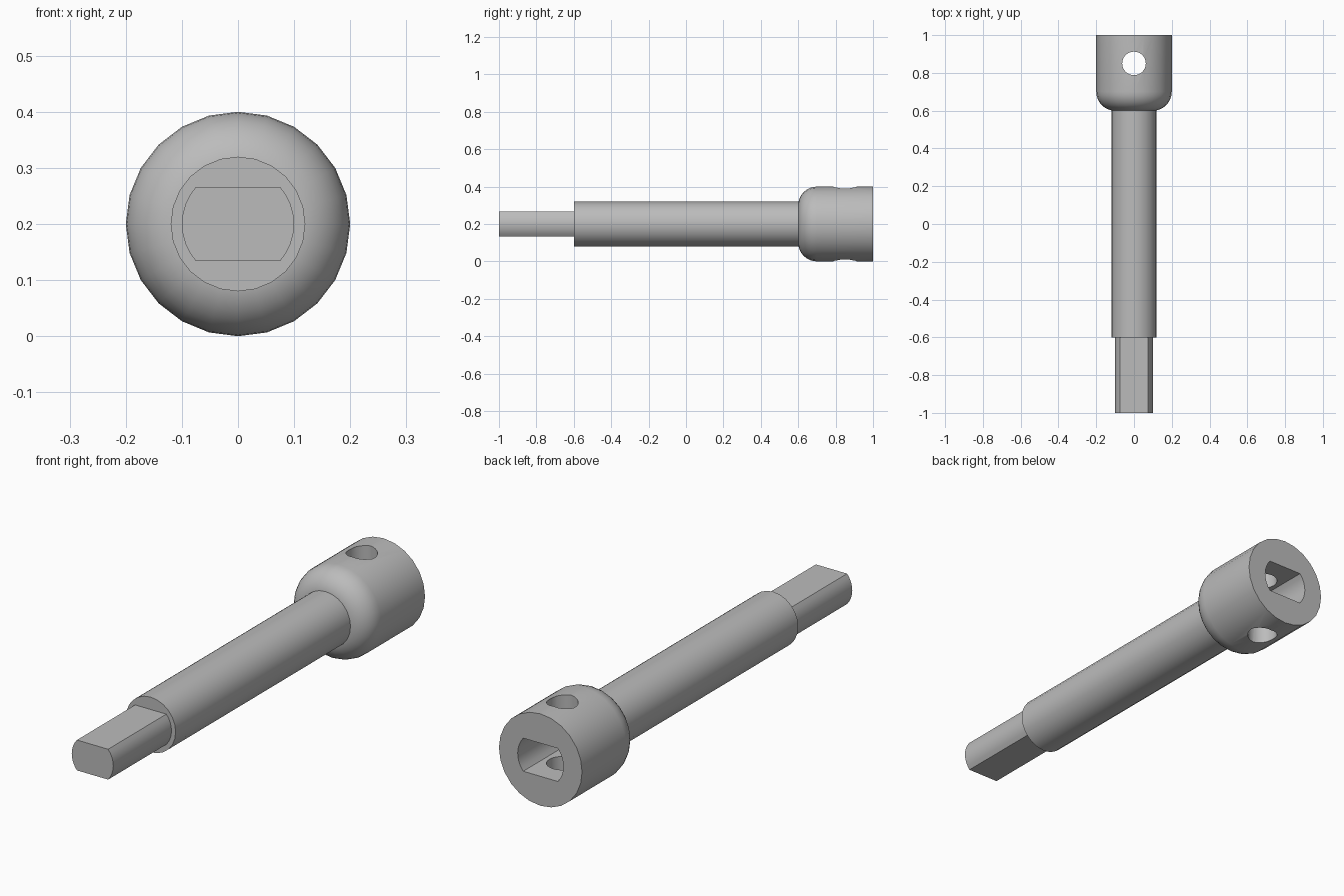
import bpy, bmesh, math

AXIS_Z = 0.2      # height of the long axis

cube = bpy.data.objects.get("Cube")
if cube:
    bpy.data.objects.remove(cube, do_unlink=True)

steel = bpy.data.materials.new("grey steel")
GREY = (0.5, 0.5, 0.5, 1)
steel.use_nodes = True
steel.diffuse_color = GREY
steel.node_tree.nodes["Principled BSDF"].inputs["Base Color"].default_value = GREY


def finish(name, bm):
    bmesh.ops.recalc_face_normals(bm, faces=bm.faces)
    mesh = bpy.data.meshes.new(name)
    bm.to_mesh(mesh)
    bm.free()
    mesh.materials.append(steel)
    obj = bpy.data.objects.new(name, mesh)
    bpy.context.collection.objects.link(obj)
    return obj


def activate(obj):
    bpy.ops.object.select_all(action='DESELECT')
    obj.select_set(True)
    bpy.context.view_layer.objects.active = obj


def smooth(obj):
    activate(obj)
    bpy.ops.object.shade_smooth_by_angle(angle=math.radians(35))


def lathe(name, profile, sides=24):
    """Turn (radius, y) points round the long axis and cap both ends."""
    bm = bmesh.new()
    rings = []
    for r, y in profile:
        angles = [math.tau * i / sides for i in range(sides)]
        rings.append([bm.verts.new((r * math.cos(a), y, AXIS_Z + r * math.sin(a))) for a in angles])
    for a, b in zip(rings, rings[1:]):
        for i in range(sides):
            j = (i + 1) % sides
            bm.faces.new((a[i], a[j], b[j], b[i]))
    bm.faces.new(rings[0])
    bm.faces.new(rings[-1])
    return finish(name, bm)


def double_flat(name, radius, half_height, y0, y1, steps=8):
    """Round bar with a flat on the top and the bottom."""
    limit = math.asin(half_height / radius)
    arc = [-limit + 2 * limit * i / steps for i in range(steps + 1)]
    angles = arc + [a + math.pi for a in arc]
    bm = bmesh.new()
    face = bm.faces.new([bm.verts.new((radius * math.cos(a), y0, AXIS_Z + radius * math.sin(a)))
                         for a in angles])
    ext = bmesh.ops.extrude_face_region(bm, geom=[face])
    moved = [v for v in ext["geom"] if isinstance(v, bmesh.types.BMVert)]
    bmesh.ops.translate(bm, verts=moved, vec=(0, y1 - y0, 0))
    return finish(name, bm)


def cut(target, cutter):
    cutter.hide_render = True
    mod = target.modifiers.new("cut", 'BOOLEAN')
    mod.operation = 'DIFFERENCE'
    mod.solver = 'EXACT'
    mod.object = cutter
    activate(target)
    bpy.ops.object.modifier_apply(modifier=mod.name)
    bpy.data.objects.remove(cutter, do_unlink=True)


# Drive tang and shaft
tang = double_flat("drive_tang", 0.1, 0.066, -1, -0.59)
shaft = lathe("shaft", [(0.12, -0.6), (0.12, 0.615)])

# Socket head with a rounded shoulder
shoulder = [(0.1 + 0.1 * math.sin(t), 0.7 - 0.1 * math.cos(t))
            for t in (math.pi / 2 * i / 8 for i in range(9))]
head = lathe("socket_head", shoulder + [(0.2, 1)])

# Socket opening in the back end
cut(head, double_flat("socket_cutter", 0.11, 0.072, 0.65, 1.1))

# Cross pin hole, top to bottom
bm = bmesh.new()
bmesh.ops.create_cone(bm, cap_ends=True, segments=32, radius1=0.0625, radius2=0.0625, depth=0.6)
bmesh.ops.translate(bm, verts=bm.verts, vec=(0, 0.85, AXIS_Z))
cut(head, finish("pin_hole_cutter", bm))

for part in (tang, shaft, head):
    smooth(part)
